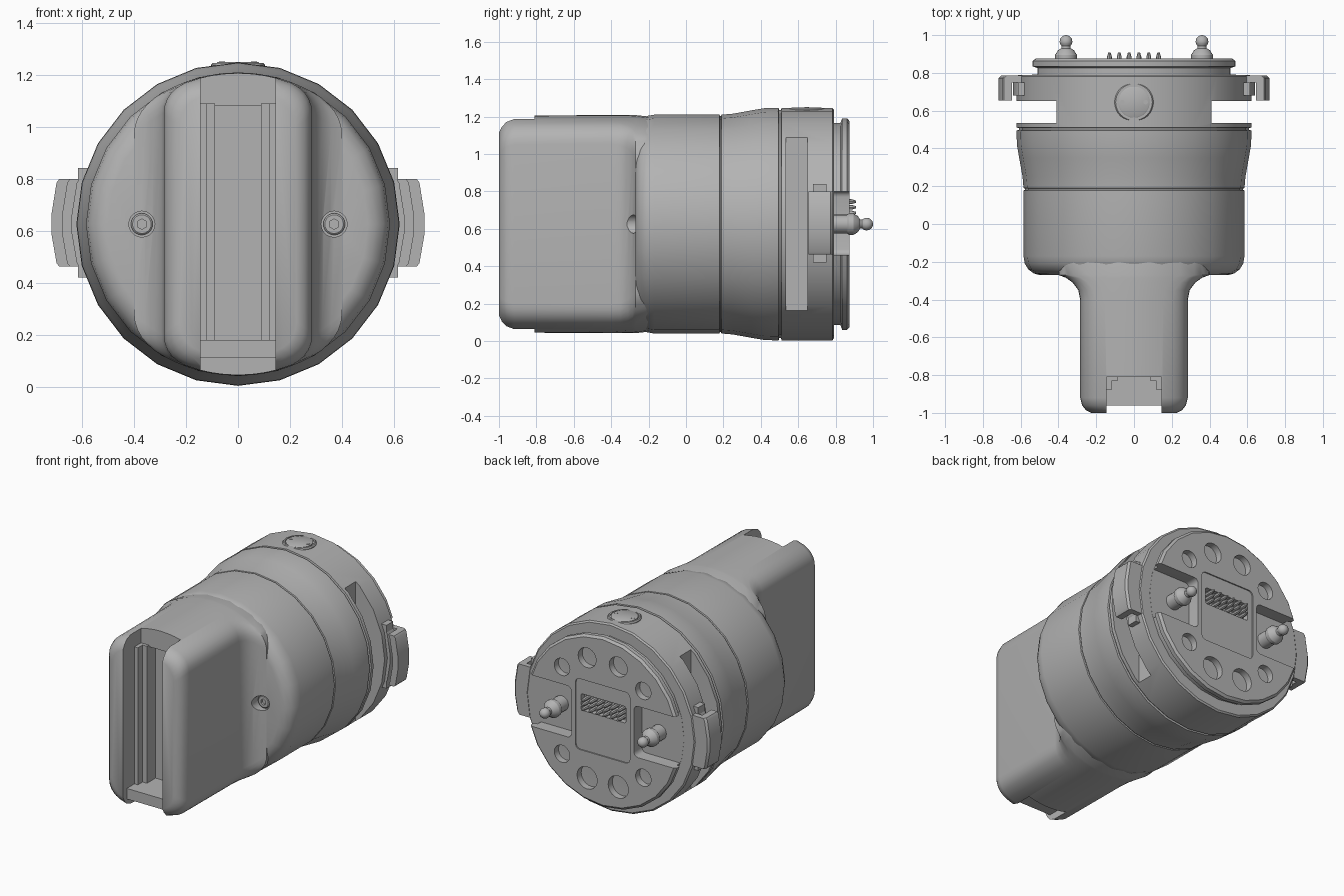
import bpy, bmesh, math
from mathutils import Vector

if "Cube" in bpy.data.objects:
    bpy.data.objects.remove(bpy.data.objects["Cube"], do_unlink=True)

ZC = 0.625  # height of the main axis

grey = bpy.data.materials.new("plain grey")
grey.use_nodes = True
grey.diffuse_color = (0.45, 0.45, 0.45, 1)
grey.node_tree.nodes["Principled BSDF"].inputs["Base Color"].default_value = (0.45, 0.45, 0.45, 1)


def loft(name, rings):
    """Skin a list of equal-length point rings and cap both ends."""
    bm = bmesh.new()
    rows = [[bm.verts.new(p) for p in ring] for ring in rings]
    for a, b in zip(rows, rows[1:]):
        for i in range(len(a)):
            j = (i + 1) % len(a)
            bm.faces.new((a[i], a[j], b[j], b[i]))
    bm.faces.new(rows[0])
    bm.faces.new(rows[-1])
    bmesh.ops.recalc_face_normals(bm, faces=bm.faces)
    mesh = bpy.data.meshes.new(name)
    bm.to_mesh(mesh)
    bm.free()
    mesh.materials.append(grey)
    obj = bpy.data.objects.new(name, mesh)
    bpy.context.collection.objects.link(obj)
    return obj


def revolve(name, profile, x=0, z=ZC, n=24, upright=False, y=0):
    """Turn (distance, radius) points about a line along y, or along z if upright."""
    rings = []
    for d, r in profile:
        turn = [(r * math.sin(math.tau * i / n), r * math.cos(math.tau * i / n)) for i in range(n)]
        rings.append([(x + s, y + c, d) if upright else (x + s, d, z + c) for s, c in turn])
    return loft(name, rings)


def box(name, x0, x1, y0, y1, z0, z1, bevel=0):
    obj = loft(name, [[(x0, y, z0), (x1, y, z0), (x1, y, z1), (x0, y, z1)] for y in (y0, y1)])
    if bevel:
        bm = bmesh.new()
        bm.from_mesh(obj.data)
        along = [e for e in bm.edges if abs(e.verts[0].co.y - e.verts[1].co.y) > 1e-4]
        bmesh.ops.bevel(bm, geom=along, offset=bevel, segments=3, profile=0.5, affect='EDGES')
        bm.to_mesh(obj.data)
        bm.free()
    return obj


def cut(obj, cutters, keep=False):
    """Subtract cutters from obj and bake the result."""
    for c in cutters:
        m = obj.modifiers.new("cut", 'BOOLEAN')
        m.operation, m.solver, m.object = 'DIFFERENCE', 'EXACT', c
    dg = bpy.context.evaluated_depsgraph_get()
    mesh = bpy.data.meshes.new_from_object(obj.evaluated_get(dg))
    obj.modifiers.clear()
    obj.data = mesh
    if not keep:
        for c in cutters:
            bpy.data.objects.remove(c, do_unlink=True)


# Round body with flared rear collar
body = revolve("main_body", [
    (-.27, .50), (-.262, .53), (-.24, .56), (-.21, .578), (-.17, .585), (.178, .585),
    (.181, .578), (.187, .578), (.19, .585), (.25, .59), (.35, .608), (.42, .62),
    (.495, .622), (.498, .61), (.508, .61), (.511, .622), (.782, .622), (.79, .612)])


# Front grip block: circle clipped to a width, with rounded corners
def grip_section(y, w, r, soft=0.08):
    corner = math.sqrt(r * r - w * w)
    xa = w - soft
    a, b, c = Vector((w, corner - soft)), Vector((w, corner)), Vector((xa, math.sqrt(r * r - xa * xa)))
    quad = []
    for i in range(6):
        t = i / 5
        quad.append(a * (1 - t) ** 2 + b * 2 * t * (1 - t) + c * t * t)
    a0 = math.asin(xa / r)
    quad += [Vector((r * math.sin(a0 * k), r * math.cos(a0 * k))) for k in (.75, .5, .25)]
    top = quad + [Vector((0, r))] + [Vector((-p.x, p.y)) for p in reversed(quad)]
    ring = top + [-p for p in top]
    return [(p.x, y, ZC + p.y) for p in ring]


grip = loft("grip_block", [grip_section(*s) for s in (
    (-1, .225, .51), (-.985, .255, .54), (-.96, .275, .565), (-.92, .285, .58),
    (-.40, .285, .583), (-.35, .295, .583), (-.31, .325, .583), (-.285, .36, .583),
    (-.27, .40, .583), (-.2, .40, .575))])

# Side slots in the rear collar, screw wells in the shoulder
slots = [box("slot_cutter", *sorted((s * .41, s * .8)), .535, .65, .1, 1.15) for s in (-1, 1)]
wells = [revolve("well_cutter", [(-.5, .05), (-.245, .05)], x=s * .37, n=20) for s in (-1, 1)]
cut(body, slots)
cut(body, wells, keep=True)
cut(grip, wells)
cut(grip, [box("notch_cutter", -.145, .145, -1.1, -.81, -.1, 1.4)])
cut(grip, [box("channel_cutter", -.145, .145, -.9, -.74, .18, 1.08)])

# Guide rails and lower ledge in the front channel
box("channel_ledge", -.148, .148, -.96, -.78, .11, .18)
for s, side in ((-1, "right"), (1, "left")):
    box("guide_rail_" + side, *sorted((s * .088, s * .12)), -.83, -.72, .17, 1.09)
    box("guide_lip_" + side, *sorted((s * .12, s * .148)), -.88, -.72, .17, 1.09)

# Shoulder screws with hexagon sockets
for s, side in ((-1, "right"), (1, "left")):
    screw = revolve("screw_" + side, [(-.262, .036), (-.257, .042), (-.235, .042)], x=s * .37, n=20)
    cut(screw, [revolve("hex_cutter", [(-.3, .02), (-.248, .02)], x=s * .37, n=6)])

# Rear coupling plate
plate = revolve("rear_plate", [(.77, .54), (.825, .54), (.835, .565), (.862, .565), (.875, .55)])
holes = []
for up in (1, -1):
    for deg in (-46, -16, 16, 46):
        a = math.radians(deg)
        r = .066 if up > 0 else .074
        if abs(deg) > 30:
            r = .057
        holes.append(revolve("hole_cutter", [(.83, r * .55), (.831, r), (.95, r)],
                             x=.415 * math.sin(a), z=ZC + up * .415 * math.cos(a), n=20))
pockets = [box("pocket_cutter", *sorted((s * .23, s * .75)), .791, 1, .46, .80, .03) for s in (-1, 1)]
cut(plate, holes + pockets)
cut(plate, [box("panel_cutter", -.2, .2, .867, 1, .40, .87, .03)])
cut(plate, [box("socket_cutter", -.165, .165, .83, 1, .66, .77, .012)])

# Connector pins
for row in range(3):
    for col in range(6):
        revolve("connector_pin", [(.82, .014), (.885, .013), (.908, .006)],
                x=-.13 + col * .052, z=.685 + row * .03, n=8)

# Ball studs, side latches and latch hinges
ball = [(.966 + .034 * math.sin(math.radians(d)), .034 * math.cos(math.radians(d)))
        for d in (-45, -20, 0, 25, 50, 70, 85)]
latch_outline = [(.52, .785), (.705, .785), (.718, .772), (.718, .655), (.675, .655),
                 (.675, .75), (.64, .75), (.64, .68), (.52, .68)]
for s, side in ((-1, "right"), (1, "left")):
    revolve("ball_stud_" + side, [(.78, .05), (.86, .05), (.872, .058), (.895, .058),
                                  (.92, .042), (.93, .025)] + ball, x=s * .36, n=20)
    loft("latch_" + side, [[(s * (x - dx), y, z) for x, y in latch_outline]
                           for z, dx in ((.462, .03), (.475, .02), (.59, 0), (.66, 0), (.785, .02), (.798, .03))])
    for z in (.42, .79):
        box("latch_hinge_" + side, *sorted((s * .54, s * .615)), .68, .75, z, z + .05)

# Round cap on top of the collar
cap = revolve("top_cap", [(1.18, .103), (1.238, .103), (1.245, .097)], y=.645, n=32, upright=True)
cut(cap, [revolve("cap_cutter", [(1.238, .088), (1.3, .088)], y=.645, n=32, upright=True)])
revolve("cap_disc", [(1.2, .083), (1.245, .083), (1.248, .078)], y=.645, n=32, upright=True)
for s, side in ((-1, "right"), (1, "left")):
    revolve("cap_dot_" + side, [(1.24, .012), (1.25, .012)], x=s * .062, y=.645, n=12, upright=True)

# Smooth shading with crisp edges
parts = [o for o in bpy.context.scene.objects if o.type == 'MESH']
for o in bpy.context.scene.objects:
    o.select_set(o in parts)
bpy.context.view_layer.objects.active = parts[0]
bpy.ops.object.shade_smooth_by_angle(angle=math.radians(32))
